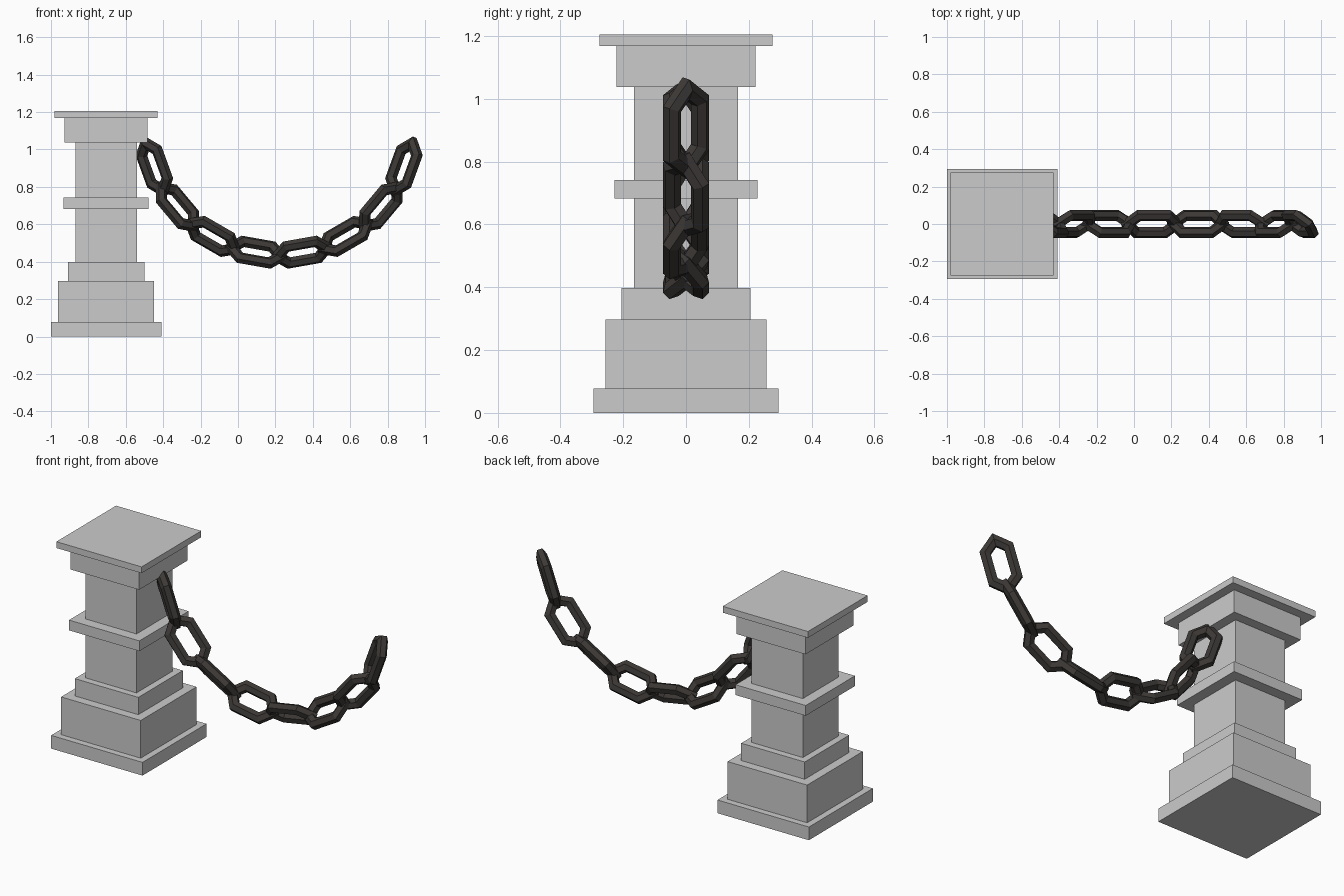
import bpy, bmesh, math
from mathutils import Vector

if "Cube" in bpy.data.objects:
    bpy.data.objects.remove(bpy.data.objects["Cube"])

PX = -0.705  # pillar centre


def add_object(name, bm, mat=None):
    bmesh.ops.recalc_face_normals(bm, faces=bm.faces)
    me = bpy.data.meshes.new(name)
    bm.to_mesh(me)
    bm.free()
    ob = bpy.data.objects.new(name, me)
    bpy.context.collection.objects.link(ob)
    if mat:
        me.materials.append(mat)
    return ob


def block(name, half, z0, z1):
    bm = bmesh.new()
    bmesh.ops.create_cube(bm, size=1)
    for v in bm.verts:
        v.co = (PX + v.co.x * 2 * half, v.co.y * 2 * half,
                z0 + (v.co.z + 0.5) * (z1 - z0))
    return add_object(name, bm)


# Stacked square pillar
for args in [("pillar_foot", 0.295, 0.0, 0.077),
             ("pillar_plinth", 0.257, 0.077, 0.297),
             ("pillar_step", 0.205, 0.297, 0.398),
             ("pillar_shaft", 0.165, 0.398, 1.037),
             ("pillar_band", 0.227, 0.682, 0.742),
             ("pillar_capital", 0.222, 1.037, 1.168),
             ("pillar_top_slab", 0.275, 1.168, 1.205)]:
    block(*args)

iron = bpy.data.materials.new("dark_iron")
iron.diffuse_color = (0.045, 0.04, 0.037, 1)
iron.use_nodes = True
iron.node_tree.nodes["Principled BSDF"].inputs["Base Color"].default_value = iron.diffuse_color

# Pointed six-cornered link outline: (across, along)
W, S, T, R = 0.063, 0.08, 0.134, 0.03
OUTLINE = [Vector(p) for p in
           [(W, -S), (W, S), (0, T), (-W, S), (-W, -S), (0, -T)]]
SIDES = 6


def link(name, centre, along, across):
    normal = along.cross(across)
    bm = bmesh.new()
    rings = []
    n = len(OUTLINE)
    for i, p in enumerate(OUTLINE):
        # mitred hexagonal ring at each corner
        a = (p - OUTLINE[i - 1]).normalized()
        b = (OUTLINE[(i + 1) % n] - p).normalized()
        na, nb = Vector((a.y, -a.x)), Vector((b.y, -b.x))
        m = (na + nb).normalized()
        m /= m.dot(na)
        ring = []
        for k in range(SIDES):
            t = 2 * math.pi * k / SIDES + math.pi / 2
            q = p + m * (R * math.cos(t))
            ring.append(bm.verts.new(centre + across * q.x + along * q.y
                                     + normal * (R * math.sin(t))))
        rings.append(ring)
    for i in range(n):
        r0, r1 = rings[i], rings[(i + 1) % n]
        for k in range(SIDES):
            j = (k + 1) % SIDES
            bm.faces.new((r0[k], r0[j], r1[j], r1[k]))
    return add_object(name, bm, iron)


# Hanging chain: links along an arc, rolled alternately by 45 degrees
ARC, CX, BOTTOM, COUNT = 0.71, 0.22, 0.44, 8
for i in range(COUNT):
    a = math.radians(-70 + 20 * i)
    inward = Vector((-math.sin(a), 0, math.cos(a)))
    along = Vector((math.cos(a), 0, math.sin(a)))
    centre = Vector((CX, 0, BOTTOM + ARC)) - inward * ARC
    side = Vector((0, -1 if i % 2 == 0 else 1, 0))
    link(f"chain_link_{i + 1}", centre, along, (inward + side).normalized())
